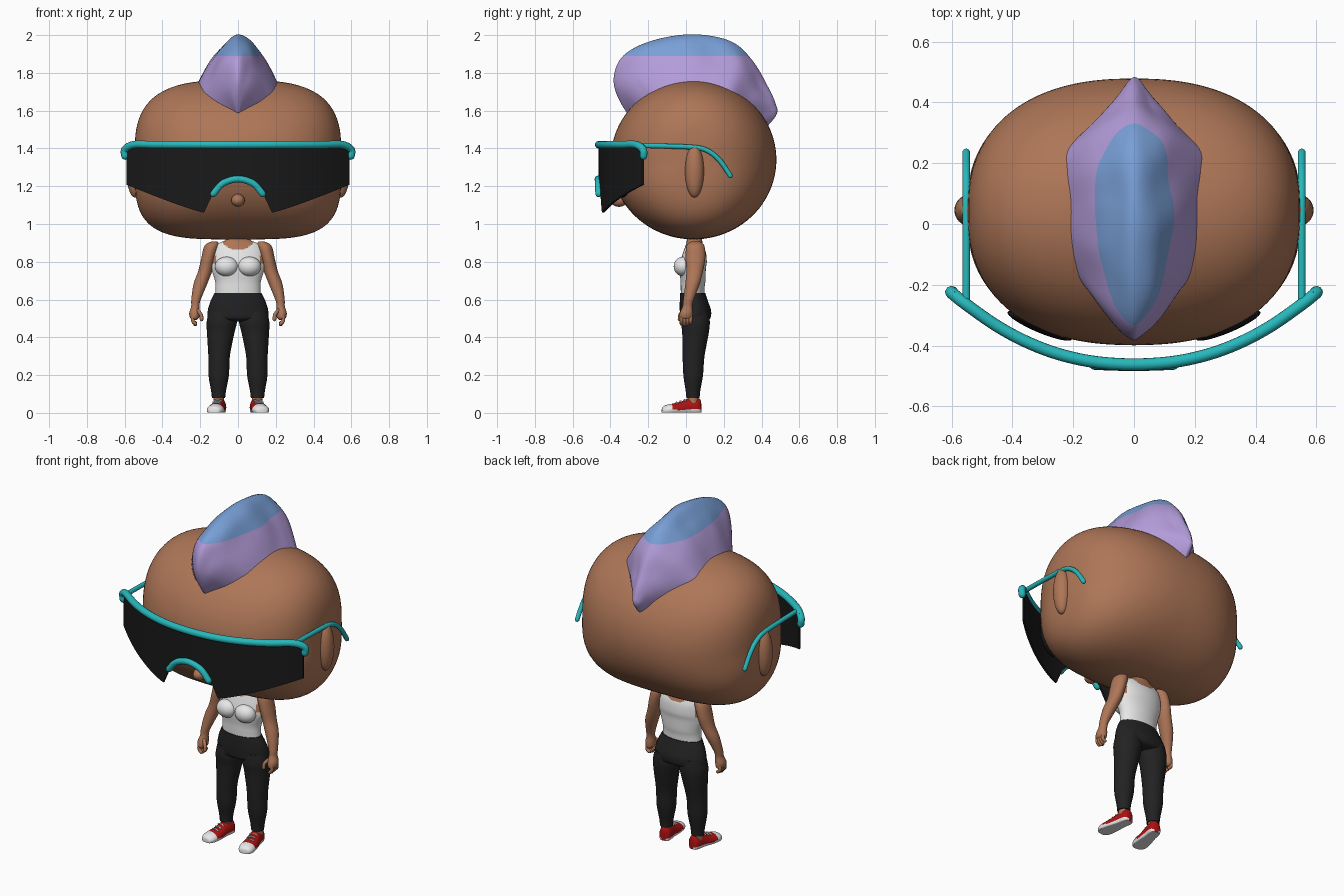
import bpy, bmesh, math
from mathutils import Vector, Matrix, noise

if "Cube" in bpy.data.objects:
    bpy.data.objects.remove(bpy.data.objects["Cube"])

def mat(name, r, g, b):
    m = bpy.data.materials.new(name)
    m.diffuse_color = (r, g, b, 1)
    m.use_nodes = True
    m.node_tree.nodes["Principled BSDF"].inputs["Base Color"].default_value = m.diffuse_color
    return m

SKIN = mat("brown_skin", .42, .18, .095)
PURPLE = mat("lilac_hair", .45, .33, .69)
BLUE = mat("blue_hair", .19, .35, .68)
TEAL = mat("teal_frame", .02, .48, .50)
BLACK = mat("black", .010, .010, .010)
DARK = mat("charcoal_cloth", .016, .016, .017)
WHITE = mat("white", .80, .80, .80)
RED = mat("red_canvas", .42, .006, .006)

def finish(name, bm, mats, rule=None, angle=50):
    bmesh.ops.recalc_face_normals(bm, faces=bm.faces)
    for f in bm.faces:
        f.smooth = True
        if rule:
            f.material_index = rule(f.calc_center_median())
    me = bpy.data.meshes.new(name)
    bm.to_mesh(me)
    bm.free()
    me.set_sharp_from_angle(angle=math.radians(angle))
    for m in mats:
        me.materials.append(m)
    ob = bpy.data.objects.new(name, me)
    bpy.context.collection.objects.link(ob)
    return ob

def spline(pts, n=6):
    """Catmull-Rom refinement of a list of tuples"""
    P = [Vector(p) for p in pts]
    P = [P[0]] + P + [P[-1]]
    out = []
    for a, b, c, d in zip(P, P[1:], P[2:], P[3:]):
        for k in range(n):
            t = k / n
            out.append(.5 * (2 * b + (c - a) * t + (2 * a - 5 * b + 4 * c - d) * t * t
                             + (3 * b - a - 3 * c + d) * t ** 3))
    return out + [P[-1]]

def skin_rings(rings):
    bm = bmesh.new()
    R = [[bm.verts.new(p) for p in ring] for ring in rings]
    n = len(R[0])
    for A, B in zip(R, R[1:]):
        for i in range(n):
            j = (i + 1) % n
            bm.faces.new((A[i], A[j], B[j], B[i]))
    bm.faces.new(R[0])
    bm.faces.new(R[-1])
    return bm

def loft(name, secs, mats, rule=None, s=1, n=6, seg=32):
    """Stack of horizontal ellipses: (z, cx, cy, rx, ry)"""
    ang = [2 * math.pi * i / seg for i in range(seg)]
    rings = [[(s * (cx + rx * math.cos(a)), cy + ry * math.sin(a), z) for a in ang]
             for z, cx, cy, rx, ry in spline(secs, n)]
    return finish(name, skin_rings(rings), mats, rule)

def ellipsoid(name, loc, rad, m, rot=0):
    bm = bmesh.new()
    M = Matrix.Translation(loc) @ Matrix.Rotation(rot, 4, 'Z') @ Matrix.Diagonal((*rad, 1))
    bmesh.ops.create_uvsphere(bm, u_segments=32, v_segments=16, radius=1, matrix=M)
    return finish(name, bm, [m])

def tube(name, pts, r, m, seg=14, n=6):
    P = spline(pts, n)
    d0, d1 = (P[0] - P[1]).normalized(), (P[-1] - P[-2]).normalized()
    # rounded ends
    ends = [(math.sin(a), math.cos(a)) for a in (1.45, 1.1, .6)]
    path = [(P[0] + d0 * r * e, r * w) for e, w in ends] + [(p, r) for p in P] \
        + [(P[-1] + d1 * r * e, r * w) for e, w in reversed(ends)]
    rings = []
    up = d0.orthogonal()
    for i, (p, rad) in enumerate(path):
        t = (path[min(i + 1, len(path) - 1)][0] - path[max(i - 1, 0)][0]).normalized()
        up = (up - t * up.dot(t)).normalized()
        side = t.cross(up)
        rings.append([p + rad * (up * math.cos(2 * math.pi * k / seg)
                                 + side * math.sin(2 * math.pi * k / seg)) for k in range(seg)])
    return finish(name, skin_rings(rings), [m], angle=80)

# head: round in side view, boxy from the front
bm = bmesh.new()
bmesh.ops.create_uvsphere(bm, u_segments=96, v_segments=64, radius=1,
                          matrix=Matrix.Rotation(math.pi / 2, 4, 'Y'))
for v in bm.verts:
    x, y, z = v.co
    r = math.hypot(y, z)
    p = 2.35 + (z / max(r, 1e-4)) ** 2 * (.75 if z > 0 else 1.5) * min(1, r * 4)
    t = (abs(x / .548) ** p + (r / .43) ** p) ** (-1 / p)
    v.co = (x * t, .04 + y * t * 1.02, 1.34 + z * t * .98)
finish("head", bm, [SKIN])
ellipsoid("nose", (0, -.355, 1.125), (.036, .045, .034), SKIN)
for s, side in ((1, "right"), (-1, "left")):
    ellipsoid(side + "_ear", (s * .545, .045, 1.28), (.046, .05, .14), SKIN)
    ellipsoid(side + "_eye", (s * .31, -.335, 1.27), (.115, .022, .13), BLACK, s * .4)

# mohawk: fan of sections round the head centre (angle, ridge radius, half width)
fan = [(145, .43, .02), (139, .545, .085), (134, .608, .13), (127, .655, .17), (119, .67, .20),
       (102, .665, .22), (85, .663, .222), (71, .655, .235), (60, .614, .235), (47, .56, .16),
       (35, .528, .085), (29, .505, .05), (24, .42, .015)]
rings = []
for deg, ro, w in spline(fan, 7):
    a, ring = math.radians(deg), []
    for k in range(37):
        s = k / 18 - 1
        r = .385 + (ro - .385) * (1 - abs(s) ** 1.6)
        bump = noise.noise(Vector((s * 2, a * 4, 3))) * .022 * (1 - s * s) * min(1, abs(s) * 3)
        r += bump
        ring.append((w * s * (1 + bump * 3), .04 + r * math.cos(a), 1.34 + r * math.sin(a)))
    rings.append(ring)
bm = skin_rings(rings)
bmesh.ops.bisect_plane(bm, geom=bm.verts[:] + bm.edges[:] + bm.faces[:],
                       plane_co=(0, 0, 1.89), plane_no=(0, 0, 1))
finish("mohawk", bm, [PURPLE, BLUE], lambda c: int(c.z > 1.89))

# wraparound glasses
def visor_y(x):
    return -.462 + .237 * abs(x / .6) ** 2.2

def visor_bottom(x):
    x = abs(x)
    if x < .14:
        return 1.235 - .09 * (x / .14) ** 2
    if x < .18:
        return 1.145 - .085 * (x - .14) / .04
    u = (x - .18) / .41
    return 1.06 + .148 * u ** 1.15

half = [.14 * i / 8 for i in range(8)] + [.14, .16, .18] + [.18 + .41 * i / 20 for i in range(1, 21)]
rings = []
for x in [-h for h in reversed(half[1:])] + half:
    y, zb = visor_y(x), visor_bottom(x)
    rings.append([(x, y, 1.42), (x, y, zb), (x, y + .012, zb), (x, y + .012, 1.42)])
finish("visor_lens", skin_rings(rings), [BLACK], angle=40)

brow = [(x / 100, visor_y(x / 100), 1.42) for x in range(-55, 56, 10)]
tube("brow_frame", [(-.598, -.225, 1.36), (-.598, -.228, 1.395)] + brow
     + [(.598, -.228, 1.395), (.598, -.225, 1.36)], .02, TEAL)
tube("nose_bridge", [(-.13, -.462, 1.16), (-.08, -.464, 1.215), (0, -.466, 1.238),
                     (.08, -.464, 1.215), (.13, -.462, 1.16)], .018, TEAL)
for s, side in ((1, "right"), (-1, "left")):
    tube(side + "_temple", [(s * .552, y, z) for y, z in
         ((-.26, 1.415), (-.1, 1.412), (.05, 1.405), (.12, 1.385), (.18, 1.335), (.235, 1.255))],
         .013, TEAL)

# torso with painted tank top
def tank(c):
    neck = abs(c.x) < .08 and c.z > .862 + .035 * (c.x / .08) ** 2
    arm = c.z > .79 and abs(c.x) > .118
    return int(c.z > .91 or neck or arm)

loft("torso", [(.60, 0, .035, .12, .062), (.66, 0, .035, .118, .063), (.70, 0, .037, .122, .066),
               (.76, 0, .035, .14, .07), (.80, 0, .04, .142, .07), (.85, 0, .045, .137, .06),
               (.89, 0, .045, .118, .046), (.92, 0, .045, .062, .04), (.98, 0, .045, .055, .04)],
     [WHITE, SKIN], tank, n=9, seg=72)
loft("trouser_seat", [(.636, 0, .035, .124, .066), (.59, 0, .042, .146, .075), (.54, 0, .05, .16, .083),
                      (.50, 0, .05, .155, .078), (.485, 0, .05, .09, .05)], [DARK])

def shoe(side, s):
    # length along y: (y, half width, height), flat sole
    secs = [(-.163, .012, .02), (-.157, .03, .032), (-.135, .043, .043), (-.10, .045, .05),
            (-.06, .041, .06), (-.02, .036, .076), (.02, .035, .08), (.04, .028, .074), (.047, .012, .06)]
    M = Matrix.Translation((s * .1, .033, 0)) @ Matrix.Rotation(s * .17, 4, 'Z')
    inv = M.inverted()
    rings = []
    for y, w, h in spline(secs, 6):
        ring = []
        for k in range(40):
            a = 2 * math.pi * k / 40
            ring.append(M @ Vector((w * math.cos(a), y, max(.002, h * (.35 + .65 * math.sin(a))))))
        rings.append(ring)
    def paint(c):
        return int(c.z > .016 and (inv @ c).y > -.11)
    finish(side + "_shoe", skin_rings(rings), [WHITE, RED], paint)
    for i in range(3):  # laces
        y, z = -.085 + .022 * i, .054 + .007 * i
        tube(f"{side}_lace_{i + 1}", [M @ Vector((-.02, y, z - .004)), M @ Vector((0, y, z + .002)),
                                     M @ Vector((.02, y, z - .004))], .004, WHITE, 8, 3)

for s, side in ((1, "right"), (-1, "left")):
    ellipsoid(side + "_bust", (s * .06, -.015, .775), (.062, .05, .052), WHITE)
    loft(side + "_trouser_leg", [(.54, .083, .05, .07, .07), (.48, .086, .05, .08, .076),
         (.42, .092, .05, .072, .07), (.30, .1, .04, .057, .058), (.2, .102, .038, .054, .052),
         (.12, .103, .037, .04, .039), (.078, .103, .037, .035, .035)], [DARK], s=s)
    loft(side + "_ankle", [(.10, .103, .037, .028, .028), (.05, .103, .037, .028, .028)], [SKIN], s=s)
    loft(side + "_arm", [(.908, .125, .05, .015, .02), (.885, .139, .05, .038, .047),
         (.82, .157, .05, .037, .052), (.75, .174, .046, .037, .044), (.68, .2, .034, .036, .038),
         (.60, .222, .014, .025, .028), (.565, .226, .008, .022, .026), (.53, .23, .002, .028, .034),
         (.505, .23, 0, .024, .034), (.493, .23, 0, .012, .024)], [SKIN], s=s)
    for i in range(4):
        y = -.024 + .016 * i
        tube(f"{side}_finger_{i + 1}", [(s * .236, y, .52), (s * .24, y, .49),
             (s * .226, y, .468 + .004 * abs(i - 1))], .0095, SKIN, 10, 4)
    tube(side + "_thumb", [(s * .215, -.012, .545), (s * .196, -.03, .52), (s * .193, -.034, .495)],
         .01, SKIN, 10, 4)
    shoe(side, s)
